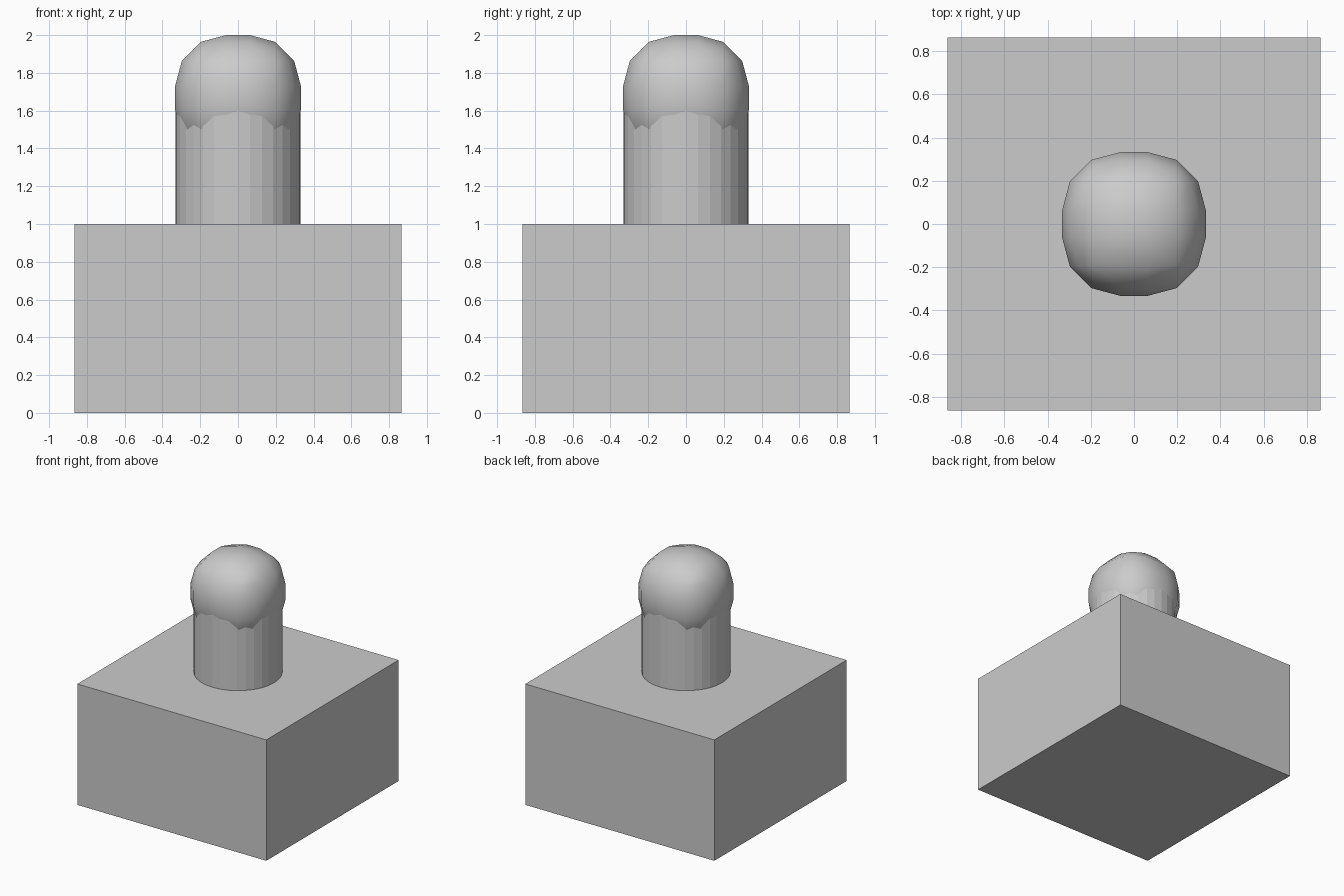
import bpy

if "Cube" in bpy.data.objects:
    bpy.data.objects.remove(bpy.data.objects["Cube"])

# Square base block
bpy.ops.mesh.primitive_cube_add(size=1, location=(0, 0, 0.5))
base = bpy.context.object
base.name = "base_block"
base.scale = (1.73, 1.73, 1)

# Round post standing on the base
bpy.ops.mesh.primitive_cylinder_add(vertices=32, radius=0.332, depth=0.667,
                                    location=(0, 0, 1.3335))
post = bpy.context.object
post.name = "post"

# Rounded cap: heavily bevelled cube, its lower half sunk in the post
bpy.ops.mesh.primitive_cube_add(size=0.666, location=(0, 0, 1.667))
cap = bpy.context.object
cap.name = "rounded_cap"
bevel = cap.modifiers.new("rounding", 'BEVEL')
bevel.width = 0.27
bevel.segments = 3
bpy.ops.object.modifier_apply(modifier=bevel.name)
bpy.ops.object.shade_smooth()
